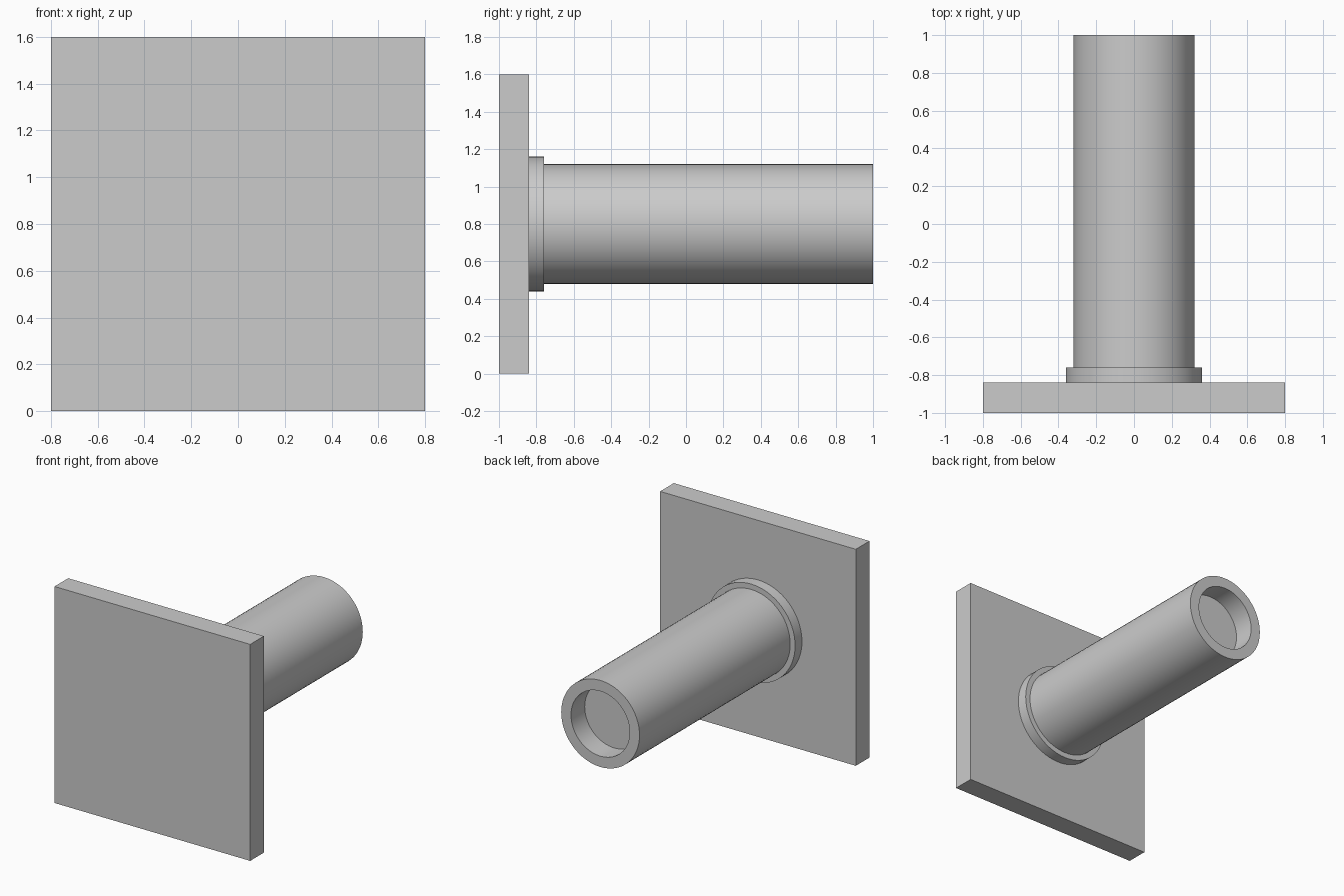
import bpy
import math
import bmesh

cube = bpy.data.objects.get("Cube")
if cube:
    bpy.data.objects.remove(cube, do_unlink=True)

SEGMENTS = 64
AXIS_Z = 0.8

grey = bpy.data.materials.new("plain grey")
grey.use_nodes = True
colour = (0.6, 0.6, 0.6, 1)
grey.diffuse_color = colour
grey.node_tree.nodes["Principled BSDF"].inputs["Base Color"].default_value = colour


def add_object(name, bm):
    bmesh.ops.recalc_face_normals(bm, faces=bm.faces)
    mesh = bpy.data.meshes.new(name)
    bm.to_mesh(mesh)
    bm.free()
    mesh.materials.append(grey)
    obj = bpy.data.objects.new(name, mesh)
    bpy.context.collection.objects.link(obj)
    return obj


def lathe(name, profile, closed=False):
    """Turn a (radius, y) profile around the horizontal axis."""
    bm = bmesh.new()
    verts = [bm.verts.new((r, y, AXIS_Z)) for r, y in profile]
    edges = [bm.edges.new(pair) for pair in zip(verts, verts[1:])]
    if closed:
        edges.append(bm.edges.new((verts[-1], verts[0])))
    bmesh.ops.spin(bm, geom=verts + edges, cent=(0, 0, AXIS_Z), axis=(0, 1, 0),
                   angle=math.tau, steps=SEGMENTS, use_duplicate=False)
    bmesh.ops.remove_doubles(bm, verts=bm.verts, dist=0.0001)
    obj = add_object(name, bm)
    bpy.ops.object.select_all(action="DESELECT")
    obj.select_set(True)
    bpy.context.view_layer.objects.active = obj
    bpy.ops.object.shade_smooth_by_angle(angle=math.radians(30))
    return obj


# Square mounting plate
bm = bmesh.new()
bmesh.ops.create_cube(bm, size=1)
bmesh.ops.scale(bm, vec=(1.6, 0.16, 1.6), verts=bm.verts)
bmesh.ops.translate(bm, vec=(0, -0.92, AXIS_Z), verts=bm.verts)
add_object("mounting_plate", bm)

# Shaft with a shallow blind socket in its back end
lathe("socket_shaft", [(0, -0.84), (0.32, -0.84), (0.32, 1),
                       (0.24, 1), (0.24, 0.84), (0, 0.84)])

# Collar around the foot of the shaft
lathe("collar", [(0.32, -0.84), (0.36, -0.84), (0.36, -0.76), (0.32, -0.76)],
      closed=True)
